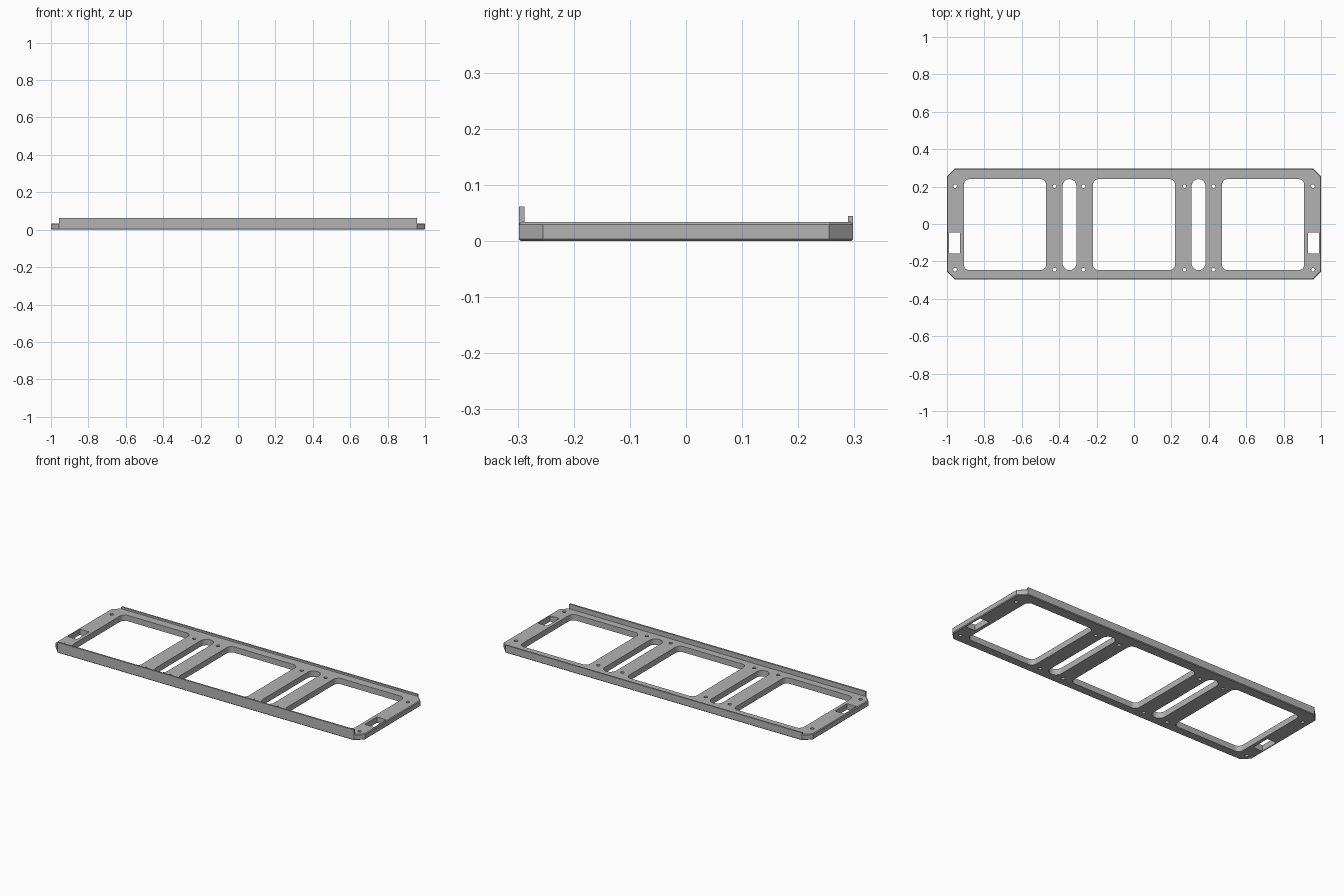
import bpy, bmesh, math

cube = bpy.data.objects.get("Cube")
if cube:
    bpy.data.objects.remove(cube, do_unlink=True)

grey = bpy.data.materials.new("satin_grey")
grey.use_nodes = True
colour = (0.45, 0.45, 0.45, 1)
grey.diffuse_color = colour
grey.node_tree.nodes["Principled BSDF"].inputs["Base Color"].default_value = colour

HALF_X, HALF_Y, CORNER = 1.0, 0.298, 0.043
TOP, EDGE = 0.034, 0.004
LIP_X = HALF_X - CORNER


def rounded_rect(x0, x1, y0, y1, r, steps=6):
    """Outline of a rectangle with rounded corners."""
    if r == 0:
        return [(x0, y0), (x1, y0), (x1, y1), (x0, y1)]
    pts = []
    centres = [(x1 - r, y1 - r), (x0 + r, y1 - r), (x0 + r, y0 + r), (x1 - r, y0 + r)]
    for quarter, (cx, cy) in enumerate(centres):
        for i in range(steps + 1):
            a = (quarter + i / steps) * math.pi / 2
            p = (cx + r * math.cos(a), cy + r * math.sin(a))
            if not pts or math.dist(p, pts[-1]) > 1e-5:
                pts.append(p)
    if math.dist(pts[0], pts[-1]) < 1e-5:
        pts.pop()
    return pts


def chamfered_outline(inset=0):
    """Plate outline with clipped corners."""
    x, y = HALF_X - inset, HALF_Y - inset
    c = CORNER - inset * 0.6
    return [(x, c - y), (x, y - c), (x - c, y), (c - x, y),
            (-x, y - c), (-x, c - y), (c - x, -y), (x - c, -y)]


def finish(name, bm):
    bmesh.ops.recalc_face_normals(bm, faces=bm.faces[:])
    mesh = bpy.data.meshes.new(name)
    bm.to_mesh(mesh)
    bm.free()
    mesh.materials.append(grey)
    obj = bpy.data.objects.new(name, mesh)
    bpy.context.collection.objects.link(obj)
    return obj


# Openings: centre window, then mirrored windows, slots, latch holes, screw holes
loops = [rounded_rect(-0.22, 0.22, -0.247, 0.24, 0.03)]
for s in (-1, 1):
    side = [rounded_rect(0.47, 0.91, -0.247, 0.24, 0.03),
            rounded_rect(0.308, 0.382, -0.247, 0.24, 0.037),
            rounded_rect(0.93, 0.99, -0.158, -0.046, 0)]
    for x in (0.27, 0.425, 0.957):
        for y in (-0.244, 0.202):
            side.append(rounded_rect(x - 0.01, x + 0.01, y - 0.01, y + 0.01, 0.01, 3))
    loops += [[(s * x, y) for x, y in loop] for loop in side]

# Perforated plate, extruded downward with chamfered outer rims
bm = bmesh.new()
edges = []
for loop in [chamfered_outline()] + loops:
    verts = [bm.verts.new((x, y, TOP)) for x, y in loop]
    edges += [bm.edges.new((a, b)) for a, b in zip(verts, verts[1:] + verts[:1])]
bmesh.ops.triangle_fill(bm, edges=edges, use_beauty=True, use_dissolve=False)
bm.faces.ensure_lookup_table()
sheet = bm.faces[:]
for depth in (EDGE, TOP - 2 * EDGE, EDGE):
    ext = bmesh.ops.extrude_face_region(bm, geom=sheet)
    sheet = [g for g in ext["geom"] if isinstance(g, bmesh.types.BMFace)]
    for v in (g for g in ext["geom"] if isinstance(g, bmesh.types.BMVert)):
        v.co.z -= depth
outer, inner = chamfered_outline(), chamfered_outline(EDGE)
for v in bm.verts:
    if v.co.z < 1e-5 or v.co.z > TOP - 1e-5:
        for (ox, oy), (ix, iy) in zip(outer, inner):
            if math.dist((v.co.x, v.co.y), (ox, oy)) < 1e-4:
                v.co.x, v.co.y = ix, iy
                break
finish("perforated_plate", bm)


# Upright lips along the long edges
def lip(name, y_out, y_in, height):
    bm = bmesh.new()
    base = TOP - EDGE
    bmesh.ops.create_cube(bm, size=1)
    for v in bm.verts:
        v.co = (math.copysign(LIP_X, v.co.x),
                y_out if v.co.y < 0 else y_in,
                base if v.co.z < 0 else height)
    finish(name, bm)


lip("front_lip", -HALF_Y, -0.288, 0.062)
lip("back_lip", HALF_Y, 0.289, 0.045)
